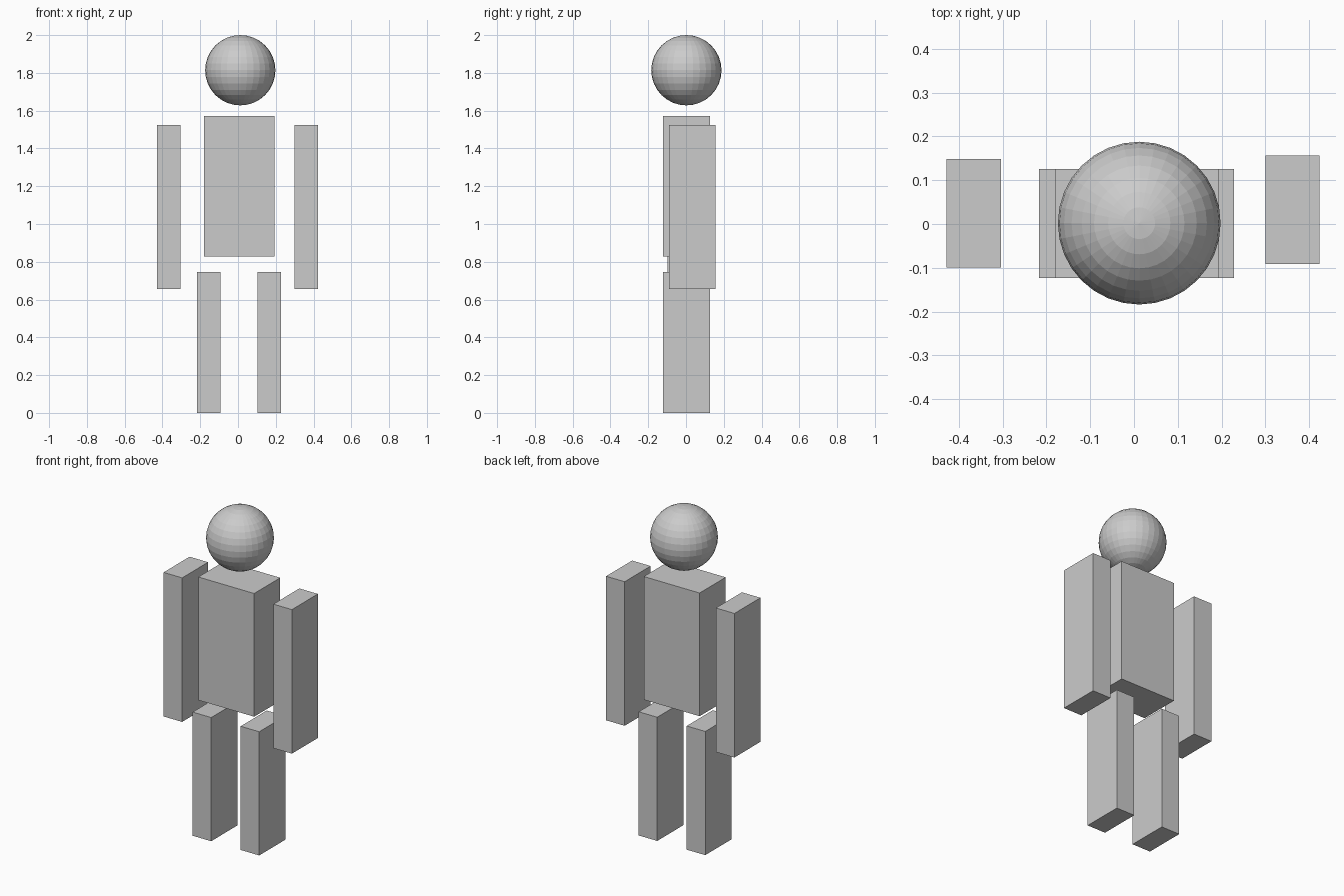
import bpy

if "Cube" in bpy.data.objects:
    bpy.data.objects.remove(bpy.data.objects["Cube"])


def box(name, lo, hi):
    """Add a cuboid spanning the corners lo and hi."""
    centre = [(a + b) / 2 for a, b in zip(lo, hi)]
    bpy.ops.mesh.primitive_cube_add(size=1, location=centre)
    ob = bpy.context.object
    ob.name = name
    ob.scale = [b - a for a, b in zip(lo, hi)]
    bpy.ops.object.transform_apply(location=False, rotation=False, scale=True)
    return ob


# Head: flat-shaded ball floating above the torso
bpy.ops.mesh.primitive_uv_sphere_add(segments=32, ring_count=16, radius=0.186,
                                     location=(0.012, 0.002, 1.814))
bpy.context.object.name = "head"

# Torso
box("torso", (-0.179, -0.123, 0.829), (0.194, 0.126, 1.573))

# Legs
for side, x in (("left", -0.155), ("right", 0.166)):
    box(side + "_leg", (x - 0.062, -0.123, 0), (x + 0.062, 0.126, 0.747))

# Arms, each set slightly back from the torso
for side, x, y in (("left", -0.366, 0.025), ("right", 0.362, 0.033)):
    box(side + "_arm", (x - 0.062, y - 0.124, 0.655), (x + 0.062, y + 0.124, 1.525))
